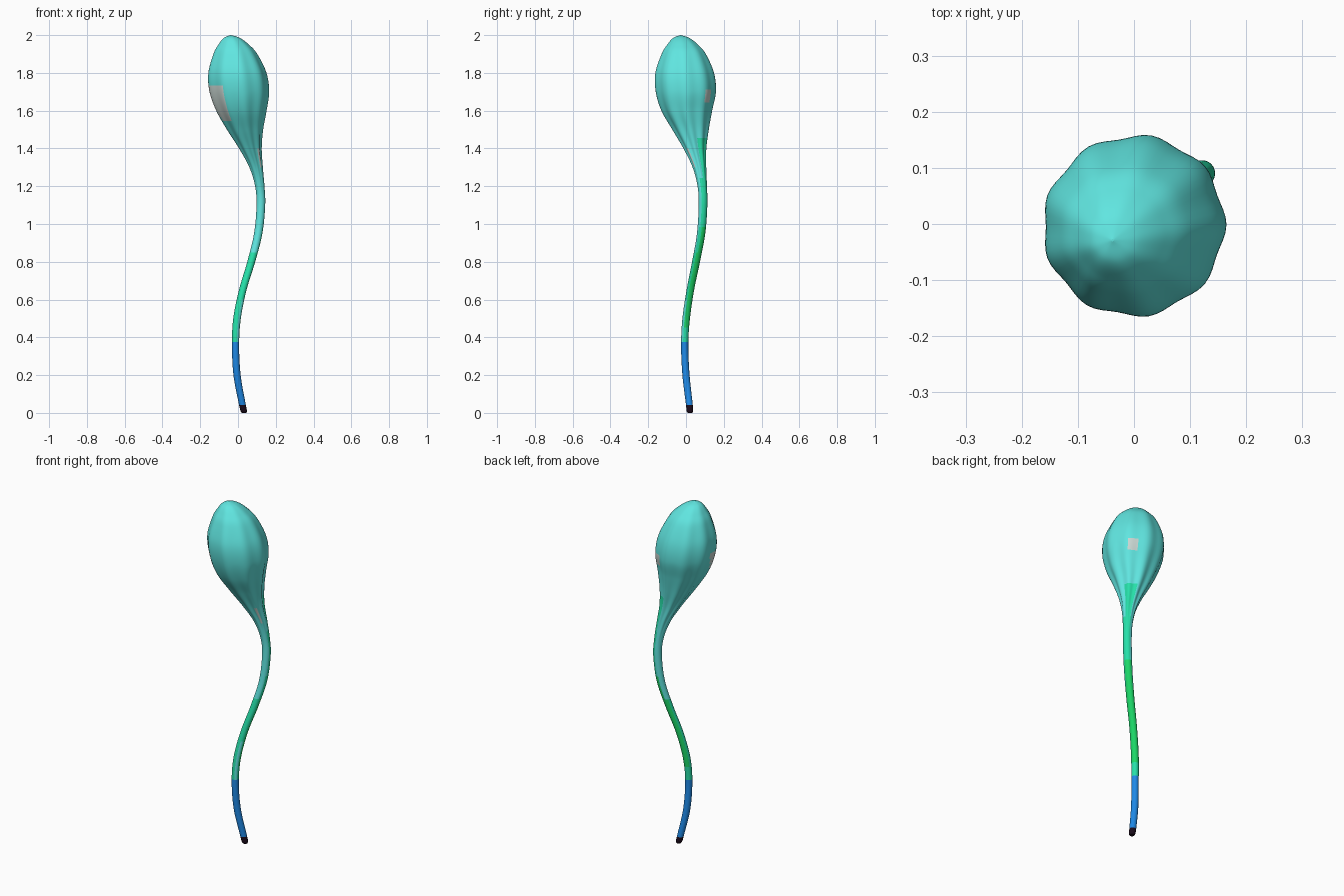
import bpy, bmesh, math
from mathutils import Vector

if "Cube" in bpy.data.objects:
    bpy.data.objects.remove(bpy.data.objects["Cube"])

# Profile along the body: height, centre x, centre y, radius
KNOTS = [
    (0.00, 0.032, 0.021, 0.012), (0.012, 0.030, 0.020, 0.017), (0.05, 0.022, 0.017, 0.018),
    (0.20, -0.005, 0.000, 0.019),
    (0.36, -0.013, -0.007, 0.019), (0.50, -0.005, 0.001, 0.020), (0.65, 0.025, 0.023, 0.020),
    (0.80, 0.070, 0.053, 0.021), (0.95, 0.107, 0.080, 0.022), (1.10, 0.121, 0.090, 0.023),
    (1.20, 0.115, 0.086, 0.025), (1.30, 0.095, 0.071, 0.036), (1.40, 0.064, 0.047, 0.060),
    (1.50, 0.035, 0.024, 0.096), (1.60, 0.015, 0.004, 0.134), (1.70, 0.004, -0.001, 0.159),
    (1.80, -0.006, -0.007, 0.155), (1.90, -0.016, -0.012, 0.117), (1.95, -0.024, -0.018, 0.081),
    (1.985, -0.033, -0.025, 0.043), (2.00, -0.038, -0.029, 0.002),
]
SEGMENTS, STEPS, LOBES = 72, 9, 9


def smooth_path(points, steps):
    """Catmull-Rom samples through the profile points."""
    pts = [Vector(p) for p in points]
    pts = [2 * pts[0] - pts[1]] + pts + [2 * pts[-1] - pts[-2]]
    out = []
    for i in range(1, len(pts) - 2):
        a, b, c, d = pts[i - 1:i + 3]
        for s in range(steps):
            t = s / steps
            out.append(0.5 * (2 * b + (c - a) * t + (2 * a - 5 * b + 4 * c - d) * t * t
                              + (3 * b - a - 3 * c + d) * t ** 3))
    return out + [pts[-2]]


def ramp(a, b, v):
    return max(0.0, min(1.0, (v - a) / (b - a)))


def lobe_depth(z):
    """Ridges are deepest at the neck and fade at the stem and crown."""
    return (0.055 - 0.032 * ramp(1.4, 1.7, z)) * ramp(1.15, 1.35, z) * (1 - 0.7 * ramp(1.85, 2.0, z))


COLOURS = [
    ("teal", (0.118, 0.790, 0.750)), ("seafoam", (0.020, 0.750, 0.400)),
    ("green", (0.012, 0.700, 0.140)), ("blue", (0.014, 0.262, 0.830)),
    ("near_black", (0.010, 0.003, 0.010)), ("pale_grey", (0.58, 0.67, 0.64)),
]
TEAL, SEAFOAM, GREEN, BLUE, BLACK, GREY = range(6)


def between(deg, low, high):
    return (deg - low) % 360 < high - low


def colour_at(z, deg):
    if z < 0.04:
        return BLACK
    if z < 0.38:
        return BLUE
    # Stem: seafoam front, green back, teal further up
    if z < 0.45:
        return TEAL if between(deg, 290, 335) else SEAFOAM
    if z < 0.85:
        if between(deg, -20, 150):
            return GREEN
        return TEAL if z < 0.60 and between(deg, 290, 335) else SEAFOAM
    if z < 0.98:
        return GREEN if between(deg, 0, 105) else (SEAFOAM if between(deg, -40, 0) else TEAL)
    if z < 1.25 and between(deg, -20, 85):
        return SEAFOAM
    if 1.25 <= z < 1.45 and between(deg, 18, 75):
        return SEAFOAM
    # Pale streak on the neck and patches on the bulb
    if 1.30 < z < 1.40 and between(deg, 310, 326):
        return GREY
    if 1.54 < z < 1.73 and between(deg, 178 + 150 * (1.73 - z), 238):
        return GREY
    if 1.64 < z < 1.715 and between(deg, 41, 61):
        return GREY
    return TEAL


# Lofted bulb and stem
bm = bmesh.new()
rings, heights = [], []
for z, cx, cy, r in smooth_path(KNOTS, STEPS):
    depth = lobe_depth(z)
    ring = []
    for k in range(SEGMENTS):
        a = 2 * math.pi * k / SEGMENTS
        rr = r * (1 - 0.5 * depth + depth * math.cos(LOBES * a))
        ring.append(bm.verts.new((cx + rr * math.cos(a), cy + rr * math.sin(a), z)))
    rings.append(ring)
    heights.append(z)

for i in range(len(rings) - 1):
    for k in range(SEGMENTS):
        n = (k + 1) % SEGMENTS
        f = bm.faces.new((rings[i][k], rings[i][n], rings[i + 1][n], rings[i + 1][k]))
        f.material_index = colour_at((heights[i] + heights[i + 1]) / 2, 360 * (k + 0.5) / SEGMENTS)
        f.smooth = True

# End caps
bm.faces.new(list(reversed(rings[0]))).material_index = BLACK
bm.faces.new(rings[-1]).material_index = TEAL

mesh = bpy.data.meshes.new("bulb_and_stem")
bm.to_mesh(mesh)
bm.free()
for name, rgb in COLOURS:
    mat = bpy.data.materials.new(name)
    mat.diffuse_color = (*rgb, 1)
    mat.use_nodes = True
    mat.node_tree.nodes["Principled BSDF"].inputs["Base Color"].default_value = mat.diffuse_color
    mesh.materials.append(mat)
body = bpy.data.objects.new("bulb_and_stem", mesh)
bpy.context.collection.objects.link(body)
